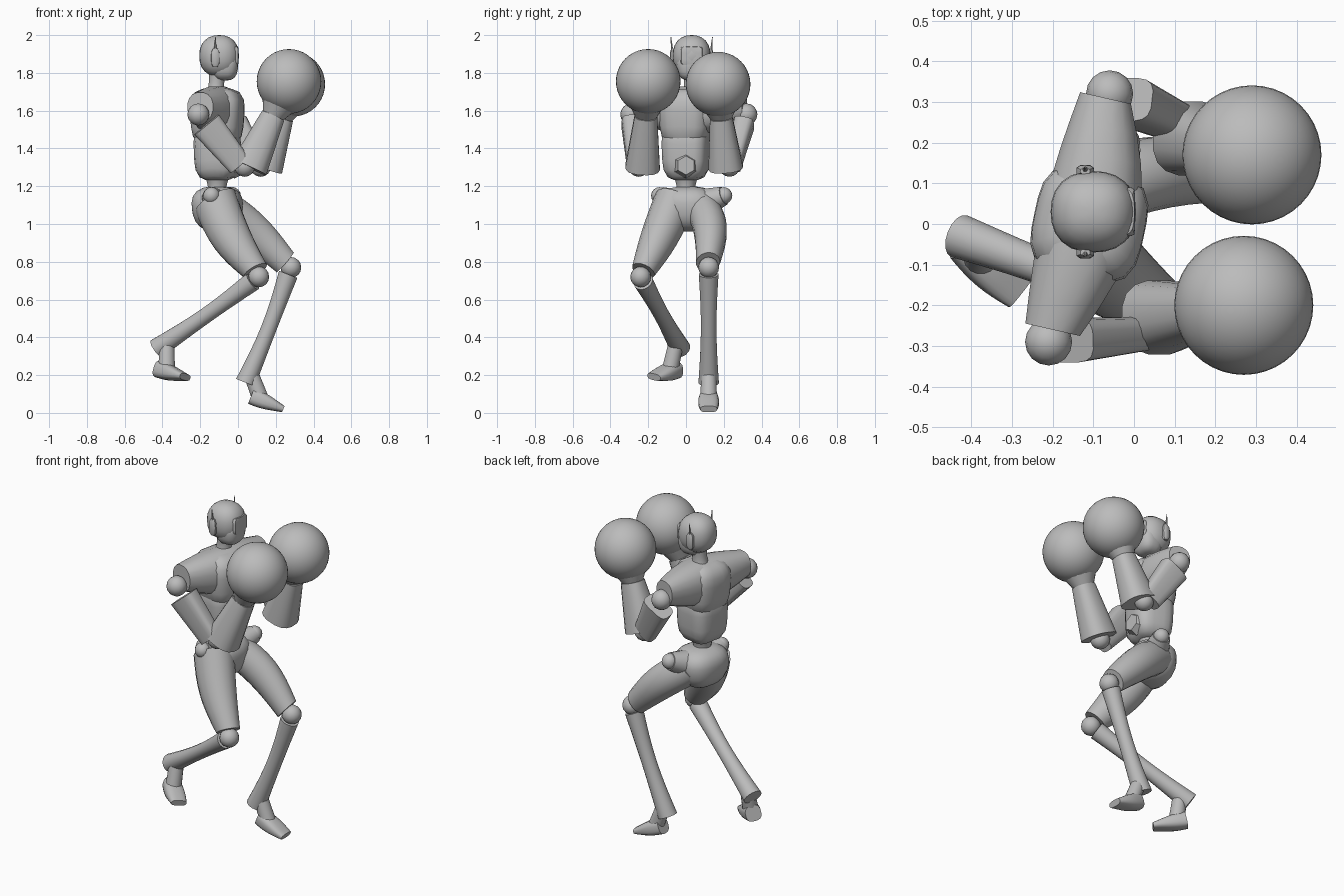
import bpy, bmesh, math
from mathutils import Matrix, Vector

cube = bpy.data.objects.get("Cube")
if cube:
    bpy.data.objects.remove(cube)

COLOUR = (.5, .5, .5, 1)
grey = bpy.data.materials.new("plain_grey")
grey.use_nodes = True
grey.diffuse_color = COLOUR
grey.node_tree.nodes["Principled BSDF"].inputs["Base Color"].default_value = COLOUR

ACROSS = Vector((0, 1, 0))
UP = Vector((0, 0, 1))
STRAIGHT = Vector()
TWIST = math.radians(-12)


def finish(name, bm, sharp_angle=40):
    bmesh.ops.recalc_face_normals(bm, faces=bm.faces)
    mesh = bpy.data.meshes.new(name)
    bm.to_mesh(mesh)
    bm.free()
    mesh.materials.append(grey)
    part = bpy.data.objects.new(name, mesh)
    bpy.context.collection.objects.link(part)
    bpy.ops.object.select_all(action='DESELECT')
    part.select_set(True)
    bpy.context.view_layer.objects.active = part
    bpy.ops.object.shade_smooth_by_angle(angle=math.radians(sharp_angle))


def limb(name, start, end, start_radius, end_radius, swell=0, bend=STRAIGHT,
         side=ACROSS, wide=1, thin=1, boxy=1, sides=16, steps=8):
    """Tube between two joints, swelling and bending most at the middle."""
    start, end = Vector(start), Vector(end)
    along = (end - start).normalized()
    across = (side - along * side.dot(along)).normalized()
    deep = along.cross(across)
    bm = bmesh.new()
    loops = []
    for step in range(steps + 1):
        t = step / steps
        arch = math.sin(math.pi * t)
        centre = start.lerp(end, t) + Vector(bend) * arch
        radius = start_radius + (end_radius - start_radius) * t + swell * arch
        depth = radius * (1 + (thin - 1) * t)
        loop = []
        for k in range(sides):
            angle = math.tau * (k + .5) / sides
            u, v = (math.copysign(abs(w) ** boxy, w) for w in (math.cos(angle), math.sin(angle)))
            loop.append(bm.verts.new(centre + across * u * radius * wide + deep * v * depth))
        loops.append(loop)
    for lower, upper in zip(loops, loops[1:]):
        for k in range(sides):
            following = (k + 1) % sides
            bm.faces.new((lower[k], lower[following], upper[following], upper[k]))
    bm.faces.new(loops[0])
    bm.faces.new(loops[-1])
    finish(name, bm)


def rounded(name, centre, half_size, square=2, turn=0, taper=0, floor=-1, sides=24):
    """Ball squared off by a power, tapered by height and cut flat below floor."""
    bm = bmesh.new()
    bmesh.ops.create_uvsphere(bm, u_segments=sides, v_segments=sides // 2, radius=1)
    for vert in bm.verts:
        vert.co /= sum(abs(c) ** square for c in vert.co) ** (1 / square)
        vert.co.z = max(vert.co.z, floor)
        spread = 1 + taper * vert.co.z
        vert.co.x *= spread
        vert.co.y *= spread
    bmesh.ops.scale(bm, verts=bm.verts, vec=half_size)
    bmesh.ops.rotate(bm, verts=bm.verts, matrix=Matrix.Rotation(turn, 3, 'Z'))
    bmesh.ops.translate(bm, verts=bm.verts, vec=centre)
    finish(name, bm)


def ball(name, centre, radius, sides=16):
    rounded(name, centre, (radius, radius, radius), sides=sides)


# Head, jaw, face plate and neck
head = Vector((-.1, .03, 1.89))
rounded("head", head, (.105, .1, .11), square=2.3)
rounded("jaw", head + Vector((.03, 0, -.06)), (.07, .08, .07), square=3, taper=.1)
rounded("face_plate", head + Vector((.08, 0, 0)), (.023, .06, .05), square=8)
limb("neck", (-.12, .03, 1.66), (-.11, .03, 1.8), .06, .045, swell=-.01)

# Ear pods with antennae
for label, way in (("left", 1), ("right", -1)):
    ear = head + Vector((-.02, way * .1, -.01))
    rounded(label + "_ear_pod", ear, (.022, .015, .05), square=4, sides=12)
    limb(label + "_antenna", ear, ear + Vector((0, way * .01, .11)), .01, .002, sides=6)

# Torso shell, shoulder yoke, lower torso and spine
rounded("chest", (-.11, 0, 1.56), (.135, .135, .16), square=3.5, turn=TWIST, taper=.08, floor=-.8)
limb("shoulder_yoke", (-.2, -.26, 1.62), (-.07, .31, 1.62), .07, .065, swell=.052,
     bend=(.03, 0, -.02), side=UP, wide=1.1, boxy=.85)
rounded("lower_torso", (-.11, 0, 1.38), (.115, .12, .15), square=4, turn=TWIST, taper=.05)
limb("belly_badge", (-.02, 0, 1.31), (.02, 0, 1.31), .07, .05, sides=6, steps=2)
limb("spine", (-.11, 0, 1.12), (-.11, 0, 1.25), .065, .065, swell=-.015)

# Pelvis
pelvis = Vector((-.11, .01, 1.08))
rounded("pelvis", pelvis, (.13, .15, .12), square=2.6, turn=TWIST, taper=.1)

# Legs: each side lists hip corner, thigh top, knee, heel, instep, toe, girth and thigh bend
legs = {
    "left": ((-.03, .2, 1.15), (-.1, .08, 1.1), (.28, .12, .77), (.04, .12, .16),
             (.07, .12, .09), (.24, .12, .02), .1, (0, .03, .02)),
    "right": ((-.14, -.14, 1.15), (-.12, -.06, 1.12), (.11, -.24, .72), (-.43, -.03, .34),
              (-.42, -.05, .23), (-.28, -.17, .19), .12, (-.02, 0, -.01)),
}
for label, (*joints, girth, bend) in legs.items():
    corner, hip, knee, heel, instep, toe = map(Vector, joints)
    limb(label + "_hip_wing", pelvis, corner, .1, .05, side=UP)
    ball(label + "_hip_knob", corner, .045)
    limb(label + "_thigh", hip, knee.lerp(hip, .08), girth, .07, swell=.012, bend=bend, wide=.92)
    ball(label + "_knee", knee, .055)
    limb(label + "_shin", knee.lerp(heel, .06), heel, .053, .055, swell=-.012, bend=(.01, 0, 0))
    limb(label + "_ankle", heel.lerp(knee, .1), instep.lerp(toe, .3), .04, .045)
    limb(label + "_foot", instep, toe, .045, .045, swell=.01, thin=.4, boxy=.7)

# Arms: each side lists shoulder, elbow, forearm base and glove centre
arms = {
    "left": ((-.06, .32, 1.58), (.1, .25, 1.31), (.14, .21, 1.3), (.29, .17, 1.74)),
    "right": ((-.21, -.29, 1.58), (.01, -.27, 1.31), (.06, -.23, 1.3), (.27, -.2, 1.755)),
}
for label, joints in arms.items():
    shoulder, elbow, base, glove = map(Vector, joints)
    wrist = base.lerp(glove, .6)
    ball(label + "_shoulder", shoulder, .058)
    limb(label + "_upper_arm", shoulder.lerp(elbow, .2), elbow, .085, .065, wide=.65, boxy=.55)
    ball(label + "_elbow", elbow.lerp(base, .5), .055)
    limb(label + "_forearm", base, wrist, .1, .065, wide=.93, boxy=.8)
    limb(label + "_glove_cuff", wrist, wrist.lerp(glove, .5), .06, .11)
    ball(label + "_glove", glove, .171, sides=40)
